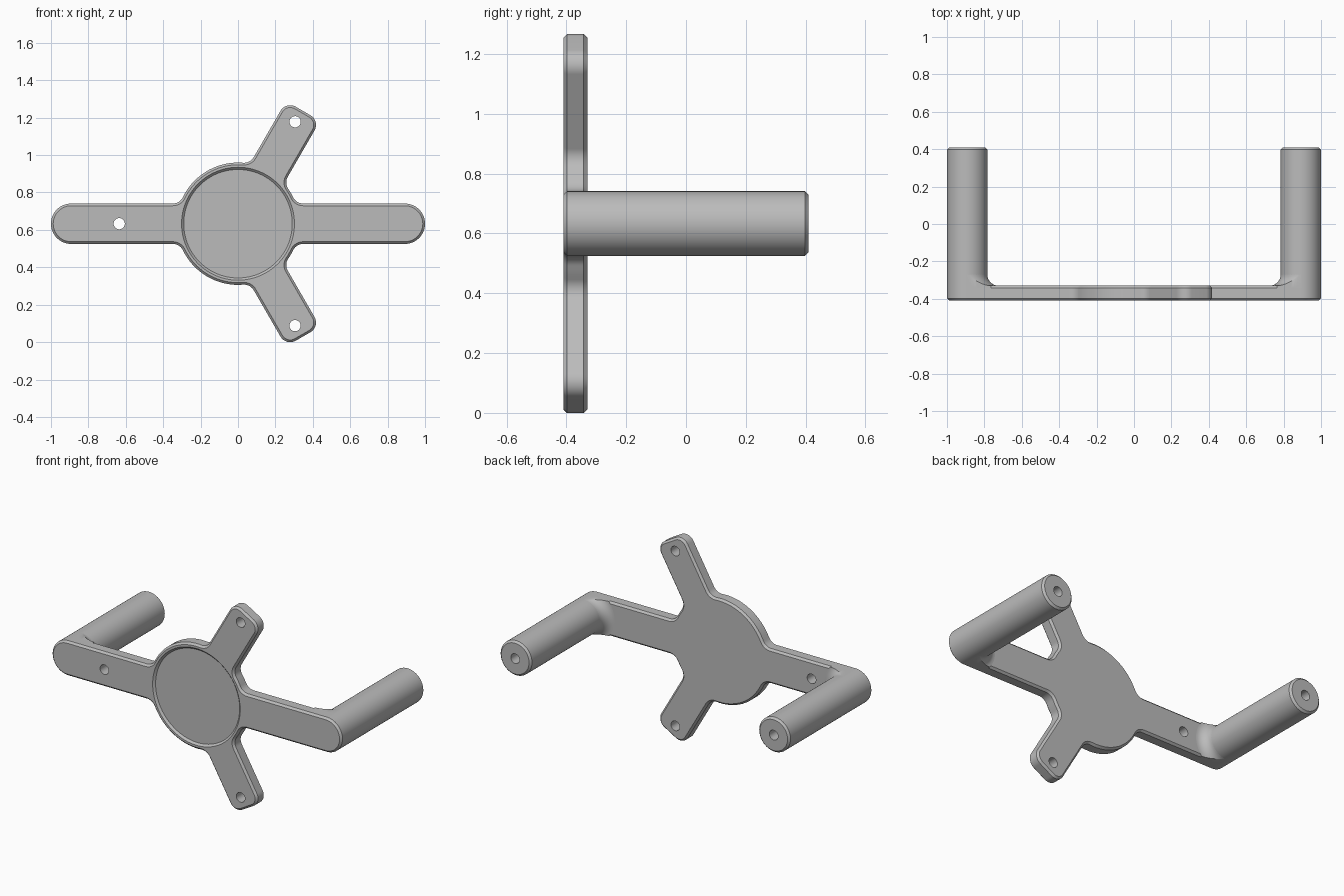
import bpy
import bmesh
from math import sin, cos, pi, sqrt, asin, atan2, radians

cube = bpy.data.objects.get("Cube")
if cube:
    bpy.data.objects.remove(cube)

FRONT, BACK, END = -0.41, -0.33, 0.41   # plate faces and grip ends along y
ZC = 0.633                              # height of the hub axis
HUB, FILLET, CHAMFER = 0.327, 0.06, 0.012
GRIP = 0.108                            # grip radius and half width of long arms
GRIP_X = 1.0 - GRIP
HOLE = 0.03
# angle, half width, length, tip radius
ARMS = [(0, GRIP, 1.0, GRIP), (60, 0.105, 0.696, 0.06),
        (180, GRIP, 1.0, GRIP), (300, 0.105, 0.696, 0.06)]

grey = bpy.data.materials.new("satin grey")
grey.use_nodes = True
colour = (0.5, 0.5, 0.5, 1)
grey.diffuse_color = colour
grey.node_tree.nodes["Principled BSDF"].inputs["Base Color"].default_value = colour


def finish(name, bm):
    bmesh.ops.remove_doubles(bm, verts=bm.verts, dist=0.00005)
    bmesh.ops.recalc_face_normals(bm, faces=bm.faces)
    mesh = bpy.data.meshes.new(name)
    bm.to_mesh(mesh)
    bm.free()
    mesh.materials.append(grey)
    obj = bpy.data.objects.new(name, mesh)
    bpy.context.collection.objects.link(obj)
    return obj


def activate(obj):
    bpy.ops.object.select_all(action="DESELECT")
    obj.select_set(True)
    bpy.context.view_layer.objects.active = obj


def smooth(obj):
    activate(obj)
    bpy.ops.object.shade_smooth_by_angle(angle=radians(30))


def bridge(bm, a, b):
    for i in range(len(a)):
        j = (i + 1) % len(a)
        bm.faces.new((a[i], a[j], b[j], b[i]))


def lathe(name, profile, x, z, steps=64):
    """Revolve (radius, y) points about an axis parallel to y."""
    bm = bmesh.new()
    rings = [[bm.verts.new((x + r * cos(2 * pi * i / steps), y,
                            z + r * sin(2 * pi * i / steps)))
              for i in range(steps)] for r, y in profile]
    for a, b in zip(rings, rings[1:]):
        bridge(bm, a, b)
    bm.faces.new(rings[0])
    bm.faces.new(rings[-1])
    return finish(name, bm)


def arc(cu, cv, r, a0, a1, n):
    return [(cu + r * cos(a0 + (a1 - a0) * i / n),
             cv + r * sin(a0 + (a1 - a0) * i / n)) for i in range(n + 1)]


def outline(inset):
    """Hub with four filleted arms, shrunk evenly by inset."""
    hub, f = HUB - inset, FILLET + inset
    points = []
    for k, (deg, half, length, tip) in enumerate(ARMS):
        h, r = half - inset, tip - inset
        cu = sqrt((hub + f) ** 2 - (h + f) ** 2)
        turn = atan2(h + f, -cu)
        side = half - tip
        local = arc(cu, -h - f, f, turn, pi / 2, 10)
        local += arc(length - tip, -side, r, -pi / 2, 0, 16)
        local += arc(length - tip, side, r, 0, pi / 2, 16)
        local += arc(cu, h + f, f, -pi / 2, -turn, 10)
        a = radians(deg)
        points += [(u * cos(a) - v * sin(a), u * sin(a) + v * cos(a))
                   for u, v in local]
        # hub rim up to the next arm
        following = ARMS[(k + 1) % len(ARMS)]
        start = a + asin((half + FILLET) / (HUB + FILLET))
        end = radians(following[0] + (360 if k == 3 else 0))
        end -= asin((following[1] + FILLET) / (HUB + FILLET))
        n = max(3, int((end - start) / 0.07))
        points += arc(0, 0, hub, start, end, n)[1:-1]
    return points


# Flat bracket plate with chamfered rims
bm = bmesh.new()
levels = [(CHAMFER, FRONT), (0, FRONT + CHAMFER),
          (0, BACK - CHAMFER), (CHAMFER, BACK)]
loops = [[bm.verts.new((x, y, ZC + z)) for x, z in outline(inset)]
         for inset, y in levels]
for a, b in zip(loops, loops[1:]):
    bridge(bm, a, b)
bm.faces.new(loops[0])
bm.faces.new(loops[-1])
plate = finish("bracket_plate", bm)

# Shallow round recess in the hub, and the screw holes
through = [(HOLE, FRONT - 0.1), (HOLE, BACK + 0.1)]
cutters = [lathe("recess_cutter", [(0.314, FRONT - 0.012), (0.29, FRONT + 0.012)],
                 0, ZC, 96)]
for x, dz in ((0.305, 0.545), (0.305, -0.545), (-0.635, 0)):
    cutters.append(lathe("hole_cutter", through, x, ZC + dz, 32))
for cutter in cutters:
    cutter.hide_render = True
    cut = plate.modifiers.new("cut", "BOOLEAN")
    cut.operation = "DIFFERENCE"
    cut.solver = "EXACT"
    cut.object = cutter
    activate(plate)
    bpy.ops.object.modifier_apply(modifier=cut.name)
for cutter in cutters:
    bpy.data.objects.remove(cutter)
smooth(plate)


def fillet_blend(name, side):
    """Concave blend from the arm's back face up the grip."""
    bm = bmesh.new()
    rows, cols = 24, 10
    grid = []
    for i in range(rows + 1):
        z = GRIP * sin(pi * (i / rows - 0.5))
        row = []
        for j in range(cols + 1):
            a = pi / 2 * j / cols
            d = GRIP + FILLET * (1 - cos(a))
            y = BACK + FILLET * (1 - sin(a))
            x = sqrt(max(d * d - z * z, 0))
            row.append(bm.verts.new((side * (GRIP_X - x), y, ZC + z)))
        grid.append(row)
    for a, b in zip(grid, grid[1:]):
        for j in range(cols):
            bm.faces.new((a[j], a[j + 1], b[j + 1], b[j]))
    # flat side walls down to the arm's flank
    for row in (grid[0], grid[-1]):
        low = [bm.verts.new((v.co.x, BACK - CHAMFER, v.co.z)) for v in row]
        for j in range(cols):
            bm.faces.new((row[j], row[j + 1], low[j + 1], low[j]))
    smooth(finish(name, bm))


# Round grips with a blind hole in each end
grip_profile = [(GRIP, BACK - CHAMFER), (GRIP, END - CHAMFER),
                (GRIP - CHAMFER, END), (HOLE, END), (HOLE, END - 0.2)]
for label, side in (("left", 1), ("right", -1)):
    smooth(lathe(label + "_grip", grip_profile, side * GRIP_X, ZC))
    fillet_blend(label + "_grip_fillet", side)
